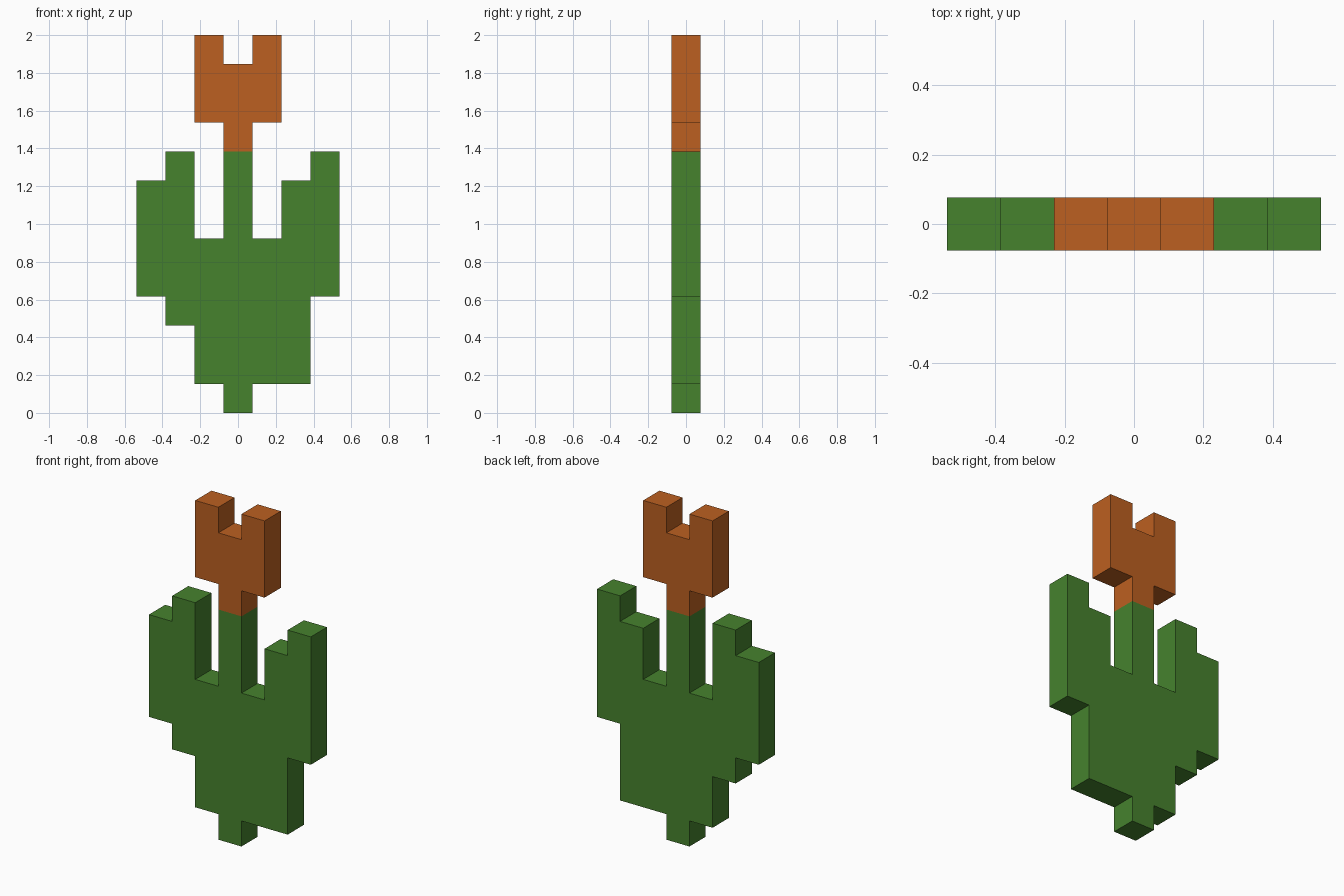
import bpy
import bmesh

UNIT = 2 / 13          # one grid cell
DEPTH = UNIT           # the model is one cell thick

cube = bpy.data.objects.get("Cube")
if cube:
    bpy.data.objects.remove(cube, do_unlink=True)


def make_material(name, rgb):
    mat = bpy.data.materials.new(name)
    mat.use_nodes = True
    colour = (*rgb, 1)
    mat.diffuse_color = colour
    mat.node_tree.nodes["Principled BSDF"].inputs["Base Color"].default_value = colour
    return mat


def stepped_edge(heights, first_column):
    """Corner points of a stair-step line, without collinear repeats."""
    points = []
    for i, height in enumerate(heights):
        left = first_column + i - 0.5
        if i == 0 or height != heights[i - 1]:
            points.append((left, height))
        if i == len(heights) - 1 or height != heights[i + 1]:
            points.append((left + 1, height))
    return points


def extruded_silhouette(name, spans, first_column, material):
    """Build a slab from (bottom, top) spans of neighbouring columns."""
    bottoms, tops = zip(*spans)
    outline = stepped_edge(bottoms, first_column)
    outline += reversed(stepped_edge(tops, first_column))

    bm = bmesh.new()
    verts = [bm.verts.new((x * UNIT, -DEPTH / 2, z * UNIT)) for x, z in outline]
    front = bm.faces.new(verts)
    result = bmesh.ops.extrude_face_region(bm, geom=[front], use_keep_orig=True)
    moved = [g for g in result["geom"] if isinstance(g, bmesh.types.BMVert)]
    bmesh.ops.translate(bm, verts=moved, vec=(0, DEPTH, 0))
    bmesh.ops.recalc_face_normals(bm, faces=bm.faces)

    mesh = bpy.data.meshes.new(name)
    bm.to_mesh(mesh)
    bm.free()
    mesh.materials.append(material)
    obj = bpy.data.objects.new(name, mesh)
    bpy.context.scene.collection.objects.link(obj)
    return obj


green = make_material("leaf green", (0.061, 0.223, 0.027))
orange = make_material("petal orange", (0.503, 0.117, 0.015))

# Stem with leaves, left-hand column to right-hand column
extruded_silhouette(
    "stem_and_leaves",
    [(4, 8), (3, 9), (1, 6), (0, 9), (1, 6), (1, 8), (4, 9)],
    -3, green)

# Blossom on top of the stem
extruded_silhouette("blossom", [(10, 13), (9, 12), (10, 13)], -1, orange)
